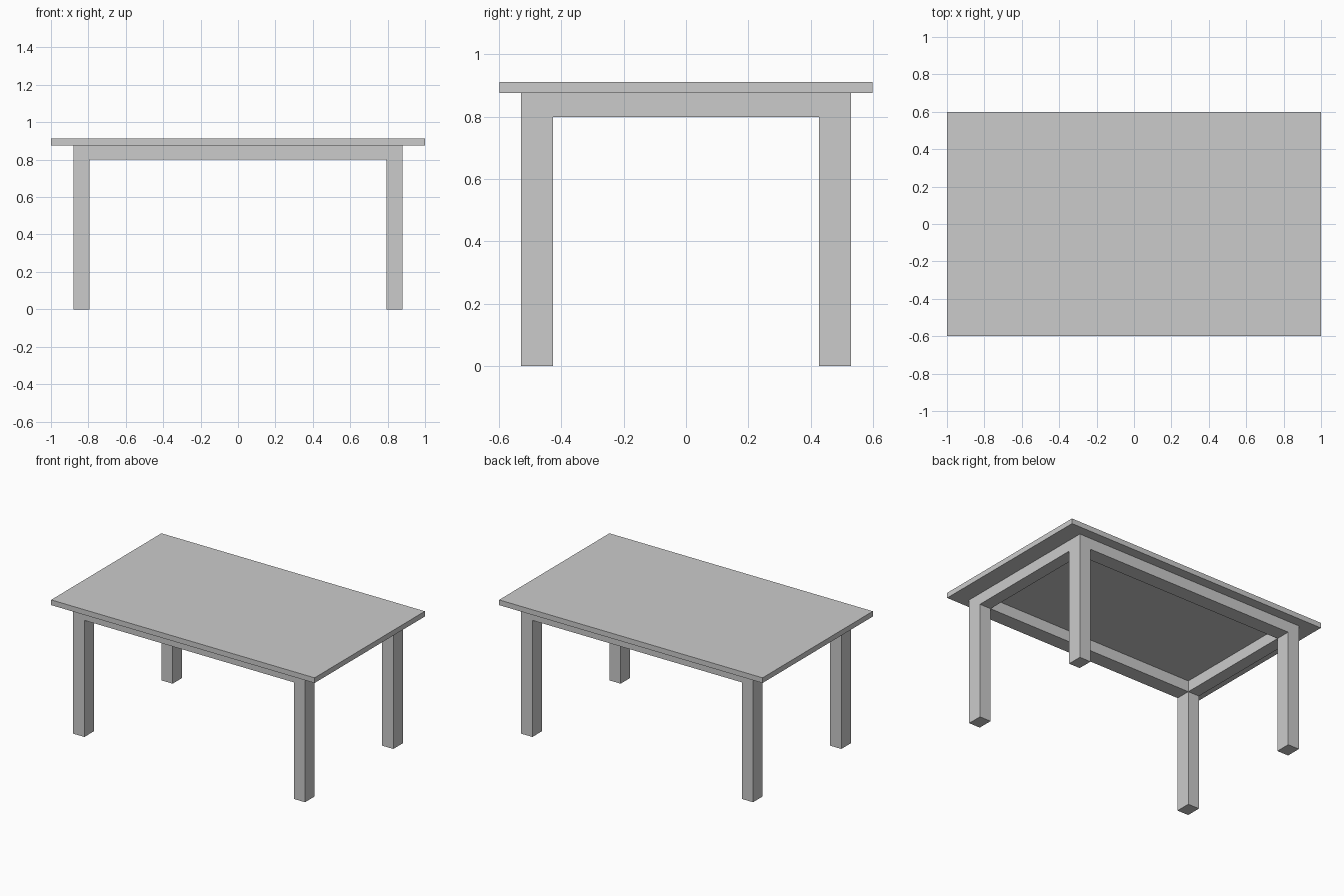
import bpy

if "Cube" in bpy.data.objects:
    bpy.data.objects.remove(bpy.data.objects["Cube"])

TOP, UNDER, RAIL = 0.912, 0.876, 0.80   # tabletop top, tabletop underside, rail underside
LX0, LX1 = 0.795, 0.88                  # leg extent in x
LY0, LY1 = 0.427, 0.53                  # leg extent in y


def box(name, x, y, z):
    """Box from (min, max) pairs on each axis."""
    bpy.ops.mesh.primitive_cube_add(size=1)
    ob = bpy.context.object
    ob.name = name
    for v in ob.data.vertices:
        v.co = [r[0] if c < 0 else r[1] for c, r in zip(v.co, (x, y, z))]
    return ob


def side(s, a, b):
    return (a, b) if s > 0 else (-b, -a)


# Tabletop
box("tabletop", (-1, 1), (-0.598, 0.598), (UNDER, TOP))

# Legs, one per corner
for sx, xn in ((-1, "left"), (1, "right")):
    for sy, yn in ((-1, "front"), (1, "back")):
        box(f"{yn}_{xn}_leg", side(sx, LX0, LX1), side(sy, LY0, LY1), (0, UNDER))

# Apron rails, as thick as the legs and flush with them
for s, n in ((-1, "front"), (1, "back")):
    box(f"{n}_rail", (-LX0, LX0), side(s, LY0, LY1), (RAIL, UNDER))
for s, n in ((-1, "left"), (1, "right")):
    box(f"{n}_rail", side(s, LX0, LX1), (-LY0, LY0), (RAIL, UNDER))
